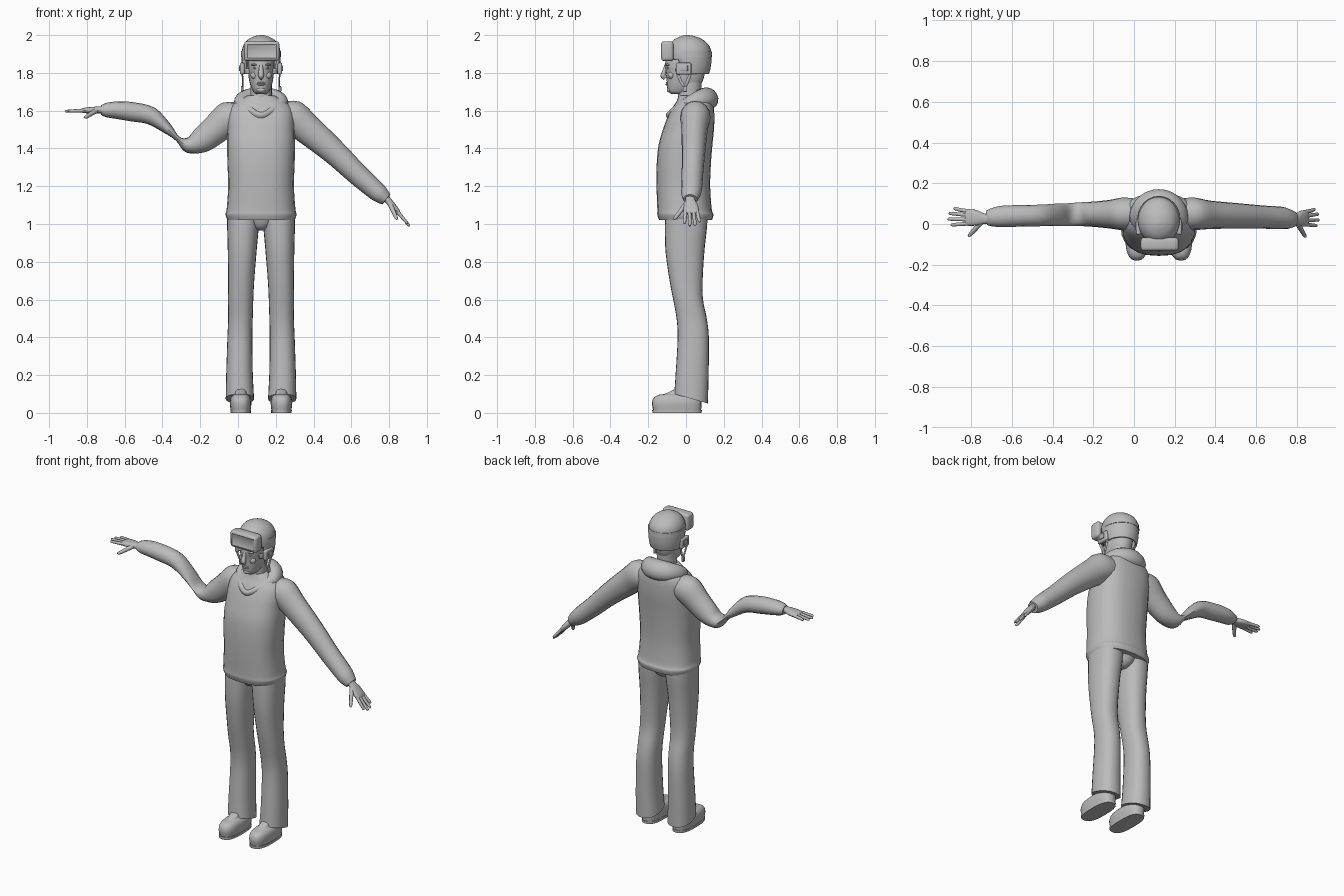
import bpy, bmesh, math
from mathutils import Vector

if "Cube" in bpy.data.objects:
    bpy.data.objects.remove(bpy.data.objects["Cube"], do_unlink=True)

MID = .122          # the body stands off-centre because the arms differ in reach
Y_AXIS = Vector((0, 1, 0))

grey = bpy.data.materials.new("plain_grey")
grey.use_nodes = True
grey.diffuse_color = (.5, .5, .5, 1)
grey.node_tree.nodes["Principled BSDF"].inputs["Base Color"].default_value = (.5, .5, .5, 1)


def finish(name, bm, angle=40):
    """Turn a bmesh into a smooth-shaded object."""
    bmesh.ops.recalc_face_normals(bm, faces=bm.faces)
    mesh = bpy.data.meshes.new(name)
    bm.to_mesh(mesh)
    bm.free()
    mesh.materials.append(grey)
    obj = bpy.data.objects.new(name, mesh)
    bpy.context.collection.objects.link(obj)
    bpy.ops.object.select_all(action='DESELECT')
    obj.select_set(True)
    bpy.context.view_layer.objects.active = obj
    bpy.ops.object.shade_smooth_by_angle(angle=math.radians(angle))
    return obj


def refine(rings, steps):
    """Insert spline-interpolated rings between the given ones."""
    out = []
    for i in range(len(rings) - 1):
        a, b, c, d = (rings[min(max(k, 0), len(rings) - 1)] for k in range(i - 1, i + 3))
        for s in range(steps):
            t = s / steps
            out.append([(2 * q + (r - p) * t + (2 * p - 5 * q + 4 * r - w) * t * t
                         + (3 * q - p - 3 * r + w) * t ** 3) / 2
                        for p, q, r, w in zip(a, b, c, d)])
    return out + [rings[-1]]


def skin(rings, n=24, power=2, closed=False, caps=(True, True)):
    """Skin superellipse rings, each given as centre and two half-axes."""
    bm = bmesh.new()
    loops = []
    for centre, u, v in rings:
        loop = []
        for k in range(n):
            c, s = math.cos(math.tau * k / n), math.sin(math.tau * k / n)
            c = math.copysign(abs(c) ** (2 / power), c)
            s = math.copysign(abs(s) ** (2 / power), s)
            loop.append(bm.verts.new(centre + u * c + v * s))
        loops.append(loop)
    for a, b in zip(loops, loops[1:] + loops[:1] if closed else loops[1:]):
        for k in range(n):
            j = (k + 1) % n
            bm.faces.new((a[k], a[j], b[j], b[k]))
    if not closed:
        for loop, wanted in zip((loops[0], loops[-1]), caps):
            if wanted:
                bm.faces.new(loop)
    return bm


def column(rows, side=1, power=2, tilt=0, caps=(True, True), steps=4):
    """Upright form; rows hold z, half width, front y, back y and optional x offset."""
    rings = []
    for i, (z, half, front, back, *off) in enumerate(rows):
        x = MID + side * (off[0] if off else 0)
        drop = tilt if i == 0 else 0
        rings.append([Vector((x, (front + back) / 2, z)), Vector((half, 0, 0)),
                      Vector((0, (back - front) / 2, -drop))])
    return skin(refine(rings, steps), power=power, caps=caps)


def limb(rows, n=16, power=2, steps=4):
    """Tube through rows of x, y, z, thickness radius and sideways radius."""
    pts = [Vector(r[:3]) for r in rows]
    rings = []
    for i, r in enumerate(rows):
        t = (pts[min(i + 1, len(pts) - 1)] - pts[max(i - 1, 0)]).normalized()
        u = t.cross(Y_AXIS).normalized()
        rings.append([pts[i], u * r[3], t.cross(u) * r[4]])
    return skin(refine(rings, steps), n=n, power=power)


def box(name, centre, size, bevel, inset=0):
    """Rounded block, optionally with a sunken front panel."""
    bm = bmesh.new()
    bmesh.ops.create_cube(bm, size=1)
    for v in bm.verts:
        v.co = Vector(c + s * k for c, s, k in zip(centre, size, v.co))
    bmesh.ops.bevel(bm, geom=bm.edges[:], offset=bevel, segments=3, affect='EDGES', profile=.5)
    if inset:
        bm.normal_update()
        front = min(bm.faces, key=lambda f: f.calc_center_median().y)
        bmesh.ops.inset_region(bm, faces=[front], thickness=inset, depth=-inset / 2)
    return finish(name, bm)


def ball(name, centre, size):
    bm = bmesh.new()
    bmesh.ops.create_uvsphere(bm, u_segments=16, v_segments=10, radius=1)
    for v in bm.verts:
        v.co = Vector(c + s * k for c, s, k in zip(centre, size, v.co))
    return finish(name, bm)


# Hooded top with gathered hem
finish("sweater", column([
    (1.02, .178, -.142, .138), (1.05, .188, -.152, .145), (1.08, .182, -.152, .136),
    (1.2, .174, -.156, .128), (1.32, .178, -.155, .132), (1.42, .18, -.145, .14),
    (1.5, .178, -.122, .148), (1.56, .178, -.1, .15), (1.61, .168, -.075, .148),
    (1.65, .13, -.05, .14), (1.68, .07, -.04, .11)], power=2.5))

# Folded hood and V collar as one closed, tilted roll
hood = []
for k in range(40):
    a = math.tau * k / 40
    s, c = math.sin(a), math.cos(a)
    narrow = 1 + .45 * min(c, 0)
    radial = Vector((s, c, 0))
    hood.append((Vector((MID + .105 * s * narrow, .015 + .1 * c, 1.618 + .048 * c + .018 * s * s)),
                 radial * (.038 + .018 * c), Vector((0, -.008, .04 + .018 * c))))
finish("hood", skin(hood, n=16, closed=True))

# Sleeves: one lowered, one raised with a sharply bent elbow
finish("left_sleeve", limb([
    (.2, .05, 1.57, .07, .07), (.29, .05, 1.565, .09, .08), (.37, .045, 1.5, .08, .07),
    (.51, .04, 1.38, .067, .062), (.63, .034, 1.265, .058, .057), (.72, .03, 1.185, .052, .055),
    (.755, .025, 1.155, .046, .05), (.785, .023, 1.13, .034, .038)]))
finish("right_sleeve", limb([
    (.04, .05, 1.57, .07, .07), (-.05, .05, 1.56, .088, .08), (-.12, .048, 1.5, .078, .07),
    (-.2, .048, 1.44, .066, .062), (-.27, .048, 1.418, .04, .058), (-.32, .046, 1.452, .014, .056),
    (-.38, .045, 1.51, .03, .055), (-.46, .042, 1.572, .047, .053), (-.56, .04, 1.594, .051, .053),
    (-.65, .037, 1.603, .045, .052), (-.7, .032, 1.603, .037, .044), (-.725, .03, 1.603, .025, .034)]))


# Hands: palm, four fanned fingers and a thumb
def hand(label, wrist, direction, drop):
    wrist, d = Vector(wrist), Vector(direction).normalized()

    def at(along, y, down=0):
        return (*(wrist + d * along + Vector((0, y, -down))),)

    finish(label + "_palm", limb([
        (*at(-.03, 0), .018, .024), (*at(.02, 0), .018, .026), (*at(.06, .004), .017, .038),
        (*at(.1, .006), .014, .041), (*at(.115, .006), .008, .036)], power=2.4))
    for name, root, tip, reach in (("little", .037, .05, .172), ("ring", .017, .026, .195),
                                   ("middle", -.004, -.002, .2), ("index", -.024, -.03, .185)):
        finish(f"{label}_{name}_finger", limb([
            (*at(.095, root), .01, .01), (*at(.14, (root + tip) / 2), .009, .0095),
            (*at(reach - .008, tip), .007, .008), (*at(reach, tip), .002, .003)], n=10))
    finish(label + "_thumb", limb([
        (*at(.03, -.01), .014, .014), (*at(.06, -.045, drop / 2), .012, .012),
        (*at(.09, -.078, drop), .009, .009), (*at(.1, -.087, drop), .003, .003)], n=10))


hand("left_hand", (.78, .022, 1.142), (.13, 0, -.155), .04)
hand("right_hand", (-.715, .026, 1.605), (-1, 0, -.04), .035)

# Trousers and shoes, repeated on both sides
for label, side in (("left", 1), ("right", -1)):
    finish(label + "_trouser_leg", column([
        (.075, .075, -.062, .116, .112), (.13, .073, -.06, .118, .113), (.22, .07, -.054, .12, .114),
        (.4, .066, -.044, .121, .112), (.5, .065, -.05, .11, .109), (.6, .067, -.068, .09, .108),
        (.7, .069, -.087, .088, .105), (.85, .076, -.108, .097, .1), (.97, .083, -.112, .11, .096),
        (1.05, .088, -.11, .115, .092)], side, power=2.3, tilt=.025))
    finish(label + "_shoe", column([
        (.015, .053, -.174, .08, .108), (.05, .057, -.18, .082, .108), (.078, .053, -.172, .078, .108),
        (.094, .042, -.15, .07, .108), (.102, .032, -.11, .06, .108), (.13, .03, -.05, .05, .108)],
        side, power=2.7))
    finish(label + "_sole", column([
        (0, .054, -.178, .083, .108), (.016, .055, -.179, .084, .108)], side, power=2.7))
finish("trouser_seat", column([(.965, .03, -.06, .07), (.99, .07, -.09, .1), (1.05, .14, -.11, .115)]))

# Neck, undershirt edge and head
finish("neck", column([(1.55, .075, -.07, .09), (1.62, .064, -.05, .085), (1.68, .057, -.042, .08),
                       (1.78, .058, -.04, .085)]))
finish("undershirt", column([(1.54, .075, -.096, .06), (1.6, .075, -.075, .09), (1.63, .068, -.054, .09)]))
finish("head", column([
    (1.688, .026, -.075, .01), (1.7, .04, -.094, .04), (1.725, .053, -.1, .07),
    (1.76, .063, -.102, .09), (1.8, .068, -.105, .1), (1.85, .071, -.111, .11),
    (1.92, .07, -.085, .11), (1.96, .045, -.05, .08)], power=2.2))
finish("nose", limb([(MID, -.103, 1.845, .008, .009), (MID, -.114, 1.81, .013, .011),
                     (MID, -.12, 1.785, .015, .016), (MID, -.107, 1.772, .008, .014)], n=12))
for name, z, deep in (("upper_lip", 1.747, .007), ("lower_lip", 1.738, .008)):
    ball(name, (MID, -.1, z), (.023, deep, .005))
ball("chin", (MID, -.088, 1.71), (.024, .014, .014))
for label, side in (("left", 1), ("right", -1)):
    ball(label + "_eye", (MID + side * .03, -.094, 1.825), (.013, .009, .006))
    ball(label + "_brow", (MID + side * .031, -.096, 1.843), (.022, .013, .006))
    ball(label + "_cheek", (MID + side * .036, -.078, 1.787), (.02, .018, .02))

# Helmet shell, open over the face
shape = [(1.795, .095, -.082, .122), (1.83, .101, -.09, .131), (1.87, .104, -.097, .135),
         (1.91, .103, -.099, .134), (1.945, .094, -.089, .122), (1.975, .071, -.064, .091),
         (1.993, .038, -.03, .052), (2, .008, -.002, .018)]
shell = column(shape, caps=(False, True), steps=5)
opening = [f for f in shell.faces
           if f.calc_center_median().z < 1.87 and f.calc_center_median().y < -.045]
bmesh.ops.delete(shell, geom=opening, context='FACES')
helmet = finish("helmet", shell)
thick = helmet.modifiers.new("thickness", 'SOLIDIFY')
thick.thickness = .012
thick.offset = -1

# Goggles on the brow with a strap round the helmet
box("goggles", (MID + .004, -.099, 1.915), (.186, .066, .104), .016, inset=.008)
finish("goggle_strap", column([(1.885, .106, -.09, .138), (1.915, .105, -.09, .136)], steps=1))

# Ear pads and chin straps
for label, side in (("left", 1), ("right", -1)):
    x = MID + side * .1
    box(label + "_ear_pad", (x, -.012, 1.823), (.024, .08, .062), .008)
    box(label + "_ear_buckle", (x + side * .012, -.01, 1.825), (.01, .04, .03), .003)
    for name, y in (("front", -.045), ("back", .025)):
        finish(f"{label}_{name}_strap", limb([
            (x, y, 1.8, .004, .008), (x - side * .004, y * .5 - .005, 1.755, .004, .008),
            (x - side * .002, -.005, 1.72, .004, .007)], n=8))
    box(label + "_strap_clip", (x, -.005, 1.715), (.014, .022, .03), .004)
